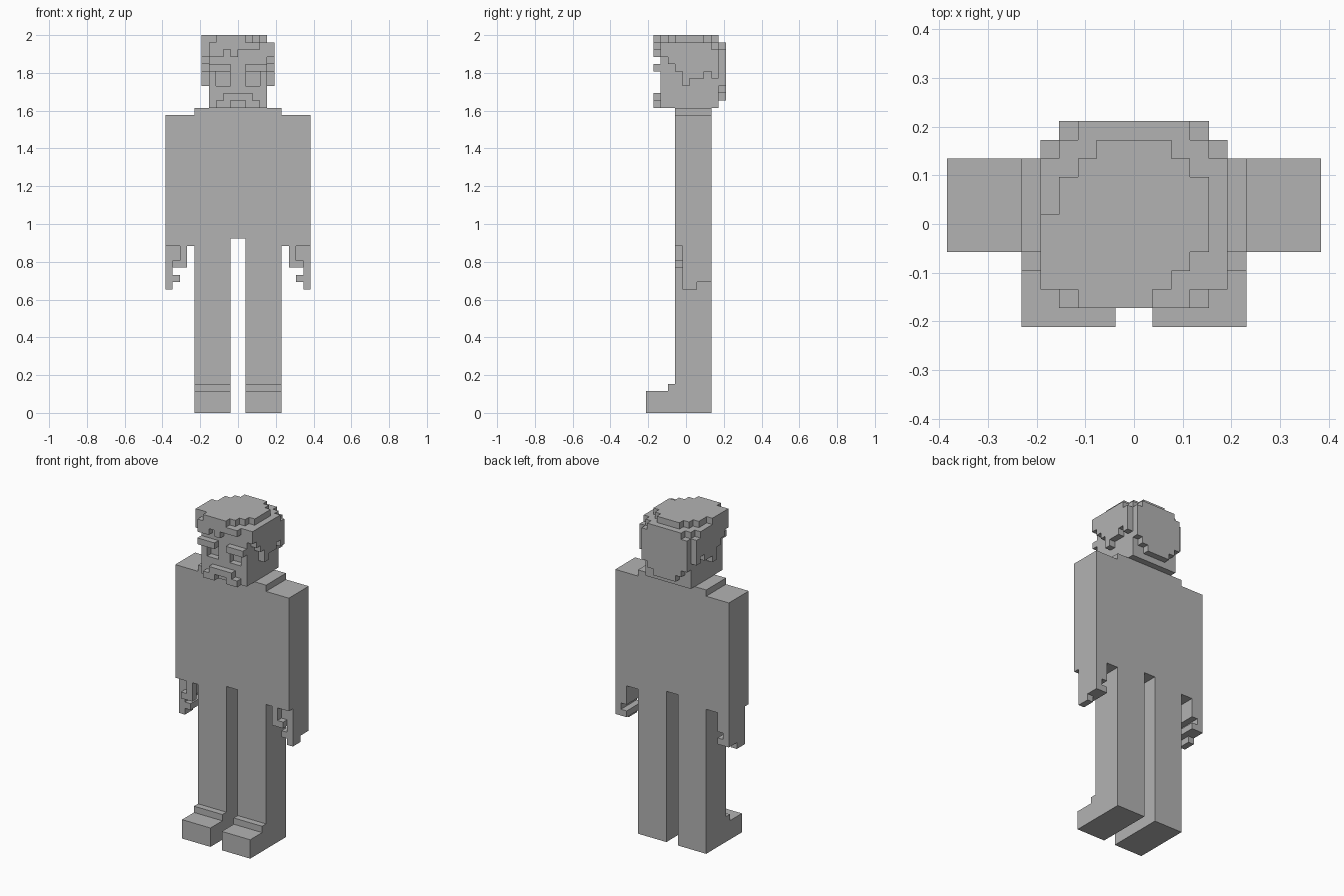
import bpy, bmesh
from mathutils import Vector

if "Cube" in bpy.data.objects:
    bpy.data.objects.remove(bpy.data.objects["Cube"])

U = 1 / 26          # size of one block: the figure is 52 blocks tall
cells = {}          # block position -> part name

mat = bpy.data.materials.new("plain_grey")
mat.diffuse_color = (0.45, 0.45, 0.45, 1)
mat.use_nodes = True
mat.node_tree.nodes["Principled BSDF"].inputs["Base Color"].default_value = mat.diffuse_color


def box(part, x, y, z, mirror=False):
    """Fill a range of blocks; part None carves them away."""
    for i in range(*x):
        for j in range(*y):
            for k in range(*z):
                for p in ([(i, j, k), (-1 - i, j, k)] if mirror else [(i, j, k)]):
                    if part:
                        cells[p] = part
                    else:
                        cells.pop(p, None)


# Torso and stepped collar
box("torso", (-6, 6), (4, 9), (24, 42))

# Legs and shoes
box("legs", (1, 6), (4, 9), (4, 24), True)
box("shoes", (1, 6), (3, 9), (3, 4), True)
box("shoes", (1, 6), (0, 9), (0, 3), True)

# Arms
box("arms", (6, 10), (4, 9), (23, 41), True)

# Hands: palm, outer fingers, curled fingertips, thumb
box("hands", (8, 10), (5, 9), (20, 23), True)
box("hands", (9, 10), (5, 9), (18, 20), True)
box("hands", (9, 10), (5, 7), (17, 18), True)
box("hands", (8, 9), (5, 9), (18, 19), True)
box("hands", (7, 8), (4, 5), (20, 23), True)
box("hands", (8, 9), (4, 5), (20, 21), True)

# Head with sunken eyes
box("head", (-4, 4), (2, 10), (42, 51))
box(None, (1, 3), (2, 3), (45, 47), True)

# Brows and moustache
box("brows", (1, 4), (1, 2), (47, 48), True)
box("moustache", (-2, 2), (1, 2), (43, 44))
box("moustache", (1, 3), (1, 2), (42, 43), True)

# Hair sides with ragged lower edge: bottom height for each depth
for j, low in zip(range(2, 10), (49, 48, 47, 45, 46, 46, 47, 46)):
    box("hair", (4, 5), (j, j + 1), (low, 50 if j == 9 else 51), True)

# Hair back, tapering to the nape
for i, (low, top) in enumerate([(43, 51), (43, 51), (44, 51), (45, 50)]):
    box("hair", (i, i + 1), (10, 11), (low, top), True)

# Fringe
box("hair", (-4, 3), (1, 2), (50, 51))
box("hair", (-4, -2), (1, 2), (49, 50))
box("hair", (-1, 0), (1, 2), (49, 50))

# Hair crown: left and right limit for each depth
crown = [(-3, 1), (-5, 2), (-5, 3), (-5, 4), (-5, 4), (-4, 4), (-4, 4), (-3, 3), (-2, 2)]
for j, span in enumerate(crown, 1):
    box("hair", span, (j, j + 1), (51, 52))


def build(part):
    """Skin the exposed sides of a part's blocks and merge flat areas."""
    bm = bmesh.new()
    for p, name in cells.items():
        if name != part:
            continue
        for a in range(3):
            for s in (0, 1):
                q = list(p)
                q[a] += 2 * s - 1
                if tuple(q) in cells:
                    continue
                b, c = (a + 1) % 3, (a + 2) % 3
                verts = []
                for d, e in ((0, 0), (1, 0), (1, 1), (0, 1)):
                    v = Vector(p)
                    v[a] += s
                    v[b] += d
                    v[c] += e
                    verts.append(bm.verts.new((v.x * U, (v.y - 5.5) * U, v.z * U)))
                bm.faces.new(verts if s else verts[::-1])
    bmesh.ops.remove_doubles(bm, verts=bm.verts, dist=U / 100)
    bmesh.ops.dissolve_limit(bm, angle_limit=0.02, verts=bm.verts, edges=bm.edges)
    mesh = bpy.data.meshes.new(part)
    bm.to_mesh(mesh)
    bm.free()
    mesh.materials.append(mat)
    bpy.context.collection.objects.link(bpy.data.objects.new(part, mesh))


for part in sorted(set(cells.values())):
    build(part)
